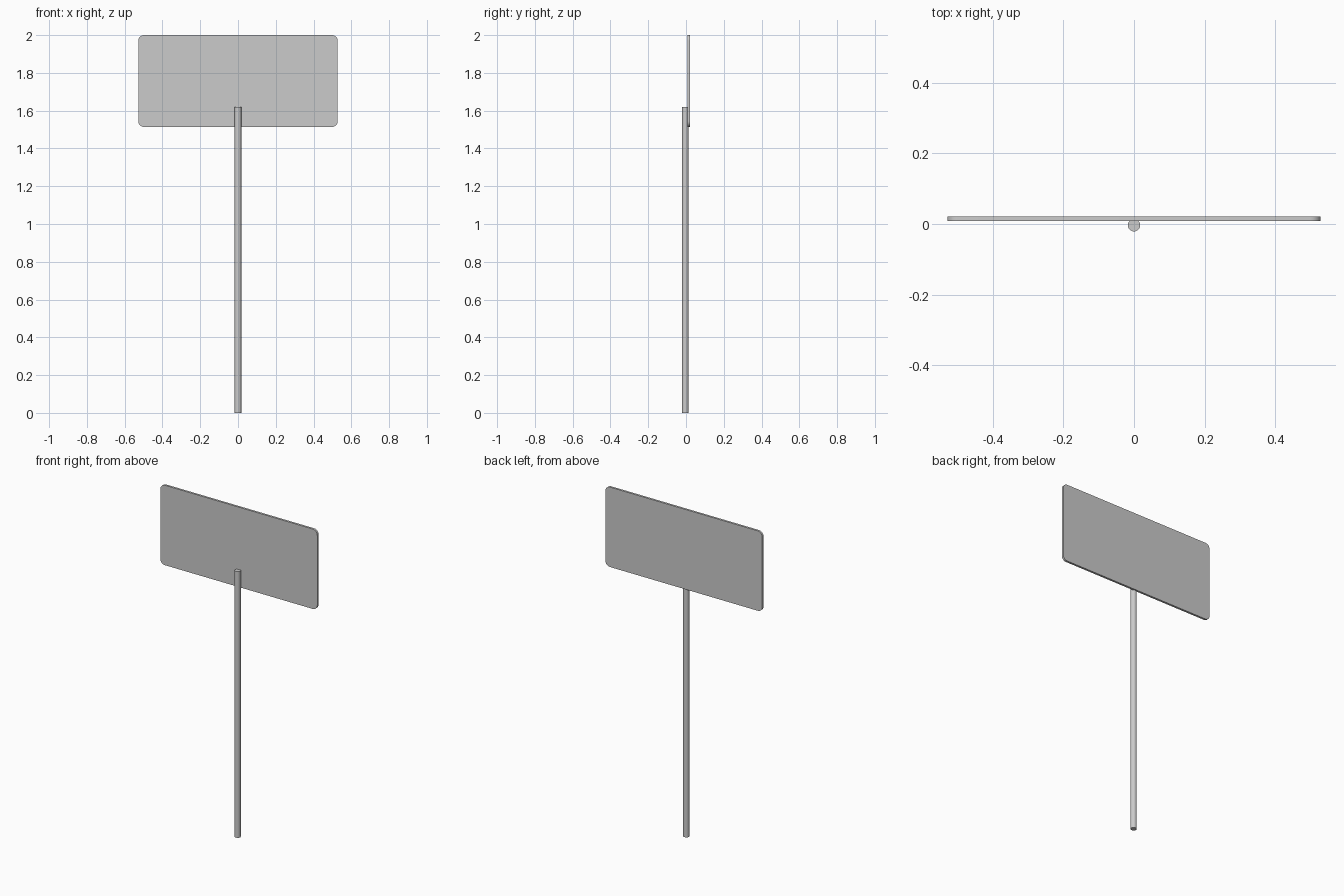
import bpy, bmesh, math

if "Cube" in bpy.data.objects:
    bpy.data.objects.remove(bpy.data.objects["Cube"])

def finish(bm, name):
    bmesh.ops.recalc_face_normals(bm, faces=bm.faces)
    mesh = bpy.data.meshes.new(name)
    bm.to_mesh(mesh)
    bm.free()
    obj = bpy.data.objects.new(name, mesh)
    bpy.context.collection.objects.link(obj)
    bpy.ops.object.select_all(action='DESELECT')
    obj.select_set(True)
    bpy.context.view_layer.objects.active = obj
    bpy.ops.object.shade_smooth_by_angle(angle=math.radians(35))
    return obj

# Sign panel: rounded rectangle extruded in y
W, Z0, Z1, Y0, Y1, R, SEG = 0.528, 1.514, 2.0, 0.008, 0.021, 0.03, 6
corners = [(W - R, Z1 - R, 0), (-W + R, Z1 - R, 90),
           (-W + R, Z0 + R, 180), (W - R, Z0 + R, 270)]
bm = bmesh.new()
outline = []
for cx, cz, start in corners:
    for i in range(SEG + 1):
        a = math.radians(start + 90 * i / SEG)
        outline.append(bm.verts.new((cx + R * math.cos(a), Y0, cz + R * math.sin(a))))
face = bm.faces.new(outline)
ext = bmesh.ops.extrude_face_region(bm, geom=[face], use_keep_orig=True)
moved = [v for v in ext["geom"] if isinstance(v, bmesh.types.BMVert)]
bmesh.ops.translate(bm, verts=moved, vec=(0, Y1 - Y0, 0))
finish(bm, "sign_panel")

# Round pole standing in front of the panel
POLE_R, POLE_H = 0.0175, 1.62
bm = bmesh.new()
bmesh.ops.create_cone(bm, cap_ends=True, segments=24, radius1=POLE_R,
                      radius2=POLE_R, depth=POLE_H)
bmesh.ops.translate(bm, verts=bm.verts, vec=(0, -0.0035, POLE_H / 2))
finish(bm, "pole")
